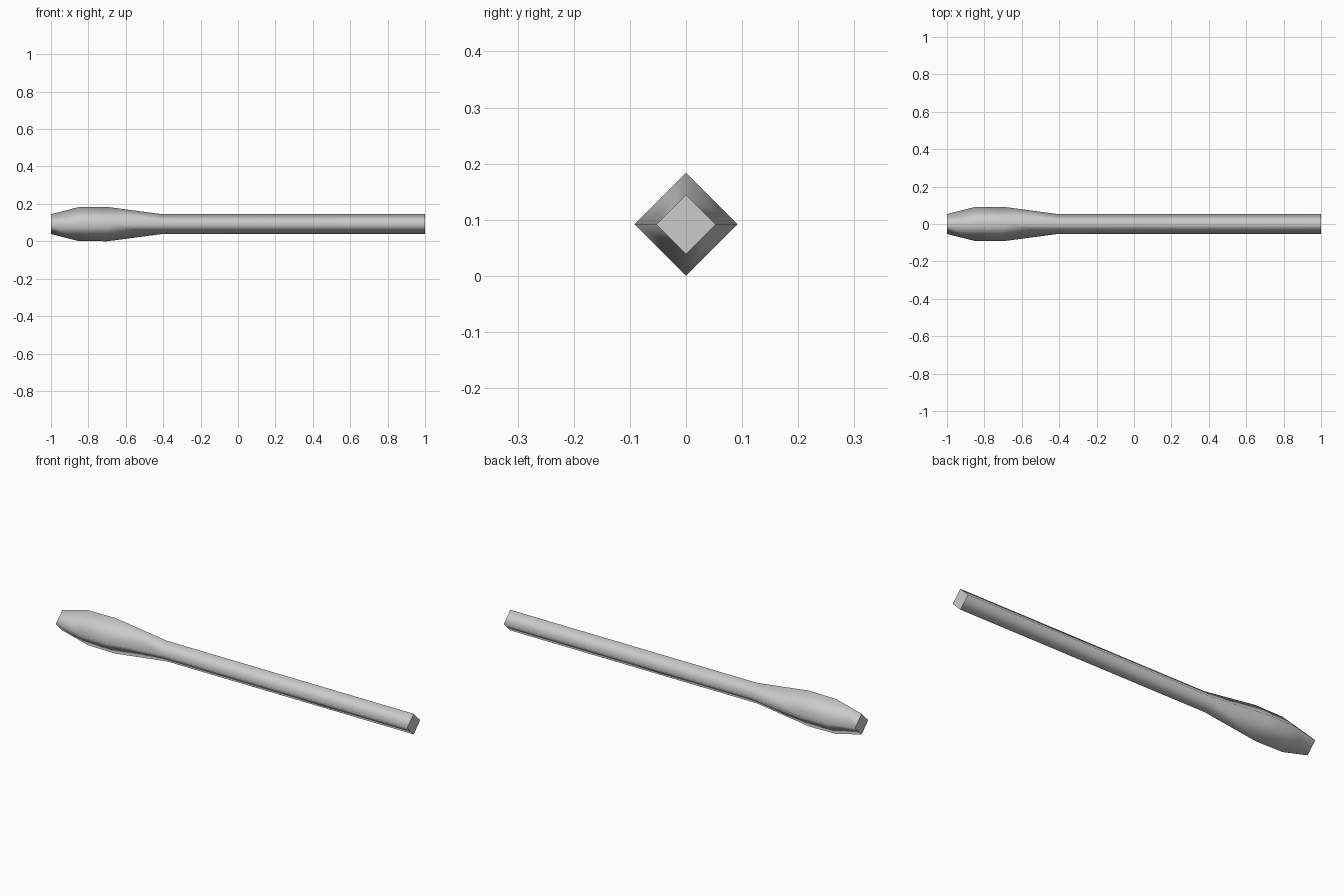
import bpy
import bmesh
from math import cos, sin, pi

# Remove the default cube
cube = bpy.data.objects.get("Cube")
if cube:
    bpy.data.objects.remove(cube, do_unlink=True)

SIDES = 4
AXIS_HEIGHT = 0.092
# Position along the rod and corner radius
PROFILE = [(-1.0, 0.053), (-0.855, 0.09), (-0.7, 0.092), (-0.405, 0.053), (1.0, 0.053)]

# Plain grey material
grey = bpy.data.materials.new("light grey")
grey.use_nodes = True
colour = (0.6, 0.6, 0.6, 1.0)
grey.diffuse_color = colour
grey.node_tree.nodes["Principled BSDF"].inputs["Base Color"].default_value = colour


def lathe_rod(name, profile, material):
    """Skin a four-sided rod along x, smooth on the sides and flat on the ends."""
    bm = bmesh.new()
    rings = []
    for x, radius in profile:
        angles = [2 * pi * i / SIDES for i in range(SIDES)]
        rings.append([bm.verts.new((x, radius * cos(a), radius * sin(a))) for a in angles])
    for a, b in zip(rings, rings[1:]):
        for i in range(SIDES):
            j = (i + 1) % SIDES
            bm.faces.new((a[i], a[j], b[j], b[i])).smooth = True
    # Flat end caps with crisp rims
    for ring in (rings[0], rings[-1]):
        cap = bm.faces.new(ring)
        cap.smooth = False
        for edge in cap.edges:
            edge.smooth = False
    bmesh.ops.recalc_face_normals(bm, faces=bm.faces)
    mesh = bpy.data.meshes.new(name)
    bm.to_mesh(mesh)
    bm.free()
    mesh.materials.append(material)
    obj = bpy.data.objects.new(name, mesh)
    bpy.context.collection.objects.link(obj)
    return obj


# Rod with a swollen grip
rod = lathe_rod("handle_rod", PROFILE, grey)
rod.location.z = AXIS_HEIGHT
